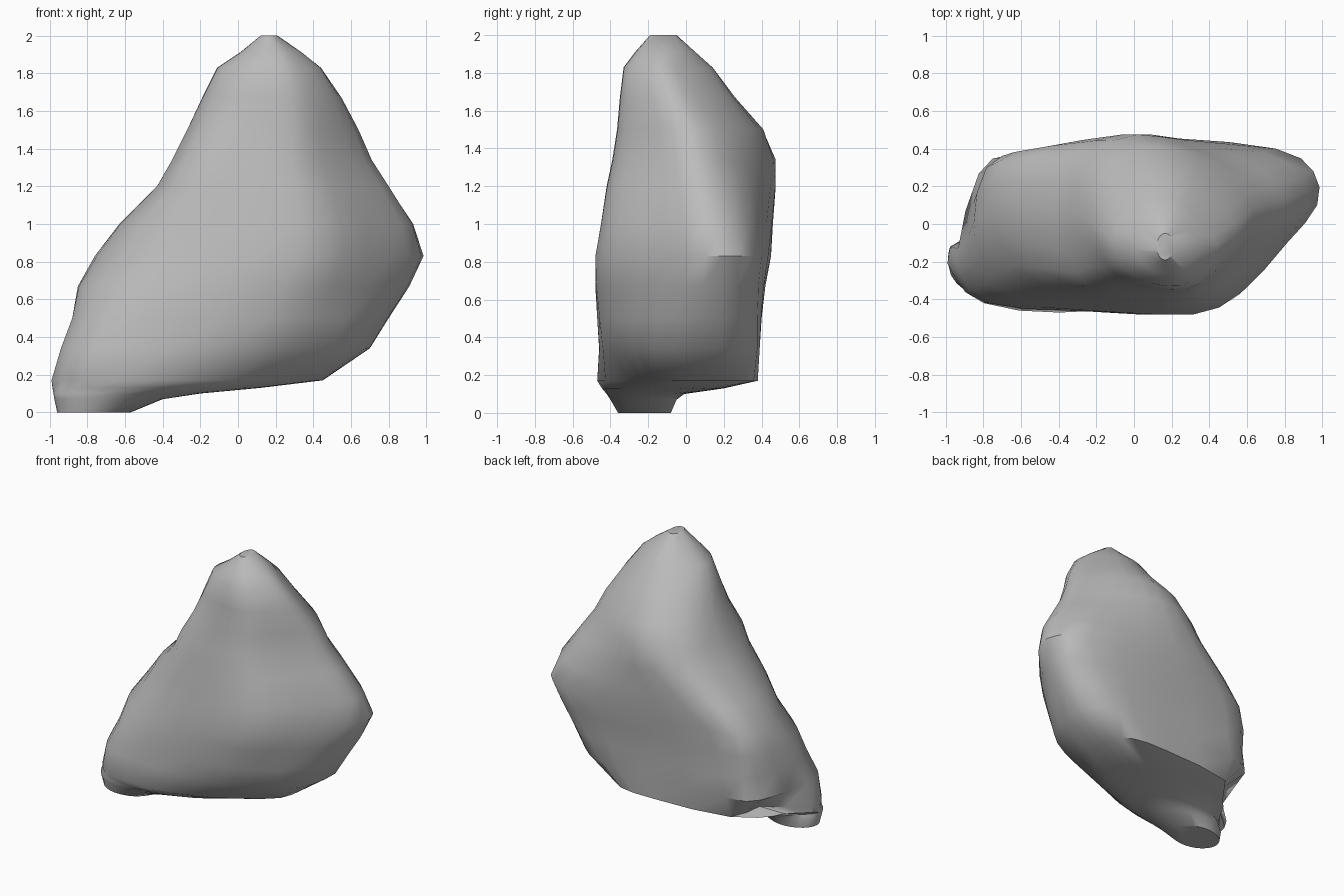
import bpy
import bmesh
from math import cos, sin, pi, radians
from mathutils import Vector

cube = bpy.data.objects.get("Cube")
if cube:
    bpy.data.objects.remove(cube, do_unlink=True)

# Plan outlines, anticlockwise from the left side, each with matching corners
OVAL = [(-cos(2 * pi * i / 13), -sin(2 * pi * i / 13)) for i in range(13)]
LOW = [(-.98, -.12), (-.95, -.29), (-.8, -.42), (-.4, -.47), (-.05, -.36), (.2, -.23), (.41, -.07),
       (.45, .1), (.42, .25), (.3, .36), (0, .38), (-.6, .32), (-.67, .06)]
SHIN = [(-.93, -.13), (-.91, -.28), (-.77, -.42), (-.35, -.46), (.08, -.44), (.36, -.35), (.62, -.17),
        (.7, .08), (.67, .27), (.47, .38), (.1, .39), (-.6, .38), (-.82, .27)]
MID = [(-.76, .1), (-.71, -.1), (-.54, -.33), (-.12, -.45), (.32, -.48), (.57, -.37), (.82, -.1),
       (.98, .1), (.96, .28), (.76, .4), (.2, .45), (-.47, .41), (-.72, .33)]
HIGH = [(-.35, .06), (-.33, -.17), (-.25, -.33), (0, -.38), (.28, -.39), (.44, -.3), (.6, -.14),
        (.71, .02), (.66, .17), (.48, .31), (.25, .42), (.02, .47), (-.24, .36)]
CROWN = [(-.11, -.08), (-.09, -.18), (-.02, -.26), (.1, -.32), (.25, -.33), (.35, -.27), (.42, -.19),
         (.44, -.11), (.39, -.02), (.31, .07), (.2, .14), (.05, .12), (-.06, .02)]
KEYS = [(0, OVAL), (.08, OVAL), (.17, LOW), (.34, SHIN), (.83, MID), (1.34, HIGH), (1.83, CROWN),
        (2, OVAL)]

# Extents at each height: z, left, right, front, back
LEVELS = [
    (0, -.96, -.57, -.36, -.08), (.07, -.975, -.4, -.4, -.05), (.1, -.98, -.2, -.42, -.01),
    (.13, -.985, .12, -.445, .2), (.17, -.99, .45, -.47, .38), (.34, -.94, .7, -.46, .39),
    (.5, -.88, .8, -.47, .4), (.67, -.85, .91, -.48, .42), (.83, -.76, .985, -.48, .45),
    (1, -.63, .93, -.45, .46), (1.2, -.43, .8, -.42, .475), (1.34, -.35, .71, -.39, .475),
    (1.5, -.27, .64, -.365, .41), (1.67, -.19, .55, -.35, .26), (1.83, -.11, .44, -.33, .14),
    (1.91, .01, .34, -.27, .05), (2, .12, .21, -.19, -.05)]


def fit(points, left, right, front, back):
    """Stretch an outline to fill the given extents."""
    xs, ys = [p[0] for p in points], [p[1] for p in points]
    return [Vector((left + (x - min(xs)) / (max(xs) - min(xs)) * (right - left),
                    front + (y - min(ys)) / (max(ys) - min(ys)) * (back - front)))
            for x, y in points]


def rounded(points):
    """Add a point on the smooth curve between each pair of corners."""
    result = []
    n = len(points)
    for i, p in enumerate(points):
        q = points[(i + 1) % n]
        outer = points[i - 1] + points[(i + 2) % n]
        result += [p, (p + q) * 9 / 16 - outer / 16]
    return result


def section(z, *extents):
    """Blend the two nearest outlines and fit them at this height."""
    for (z0, a), (z1, b) in zip(KEYS, KEYS[1:]):
        if z <= z1:
            t = (z - z0) / (z1 - z0)
            blend = [p.lerp(q, t) for p, q in zip(fit(a, -1, 1, -1, 1), fit(b, -1, 1, -1, 1))]
            return fit(rounded(fit(blend, *extents)), *extents)


# Boulder body: stacked sections joined into a skin
bm = bmesh.new()
rings = [[bm.verts.new((p.x, p.y, level[0])) for p in section(*level)] for level in LEVELS]
for lower, upper in zip(rings, rings[1:]):
    for i in range(len(lower)):
        j = (i + 1) % len(lower)
        bm.faces.new((lower[i], lower[j], upper[j], upper[i]))
bm.faces.new(rings[0][::-1])
bm.faces.new(rings[-1])
bmesh.ops.recalc_face_normals(bm, faces=bm.faces)
mesh = bpy.data.meshes.new("boulder")
bm.to_mesh(mesh)
bm.free()
boulder = bpy.data.objects.new("boulder", mesh)
bpy.context.collection.objects.link(boulder)

# Grey stone
stone = bpy.data.materials.new("grey stone")
stone.use_nodes = True
colour = (.5, .5, .5, 1)
stone.diffuse_color = colour
stone.node_tree.nodes["Principled BSDF"].inputs["Base Color"].default_value = colour
mesh.materials.append(stone)

bpy.context.view_layer.objects.active = boulder
boulder.select_set(True)
bpy.ops.object.shade_smooth_by_angle(angle=radians(40))
